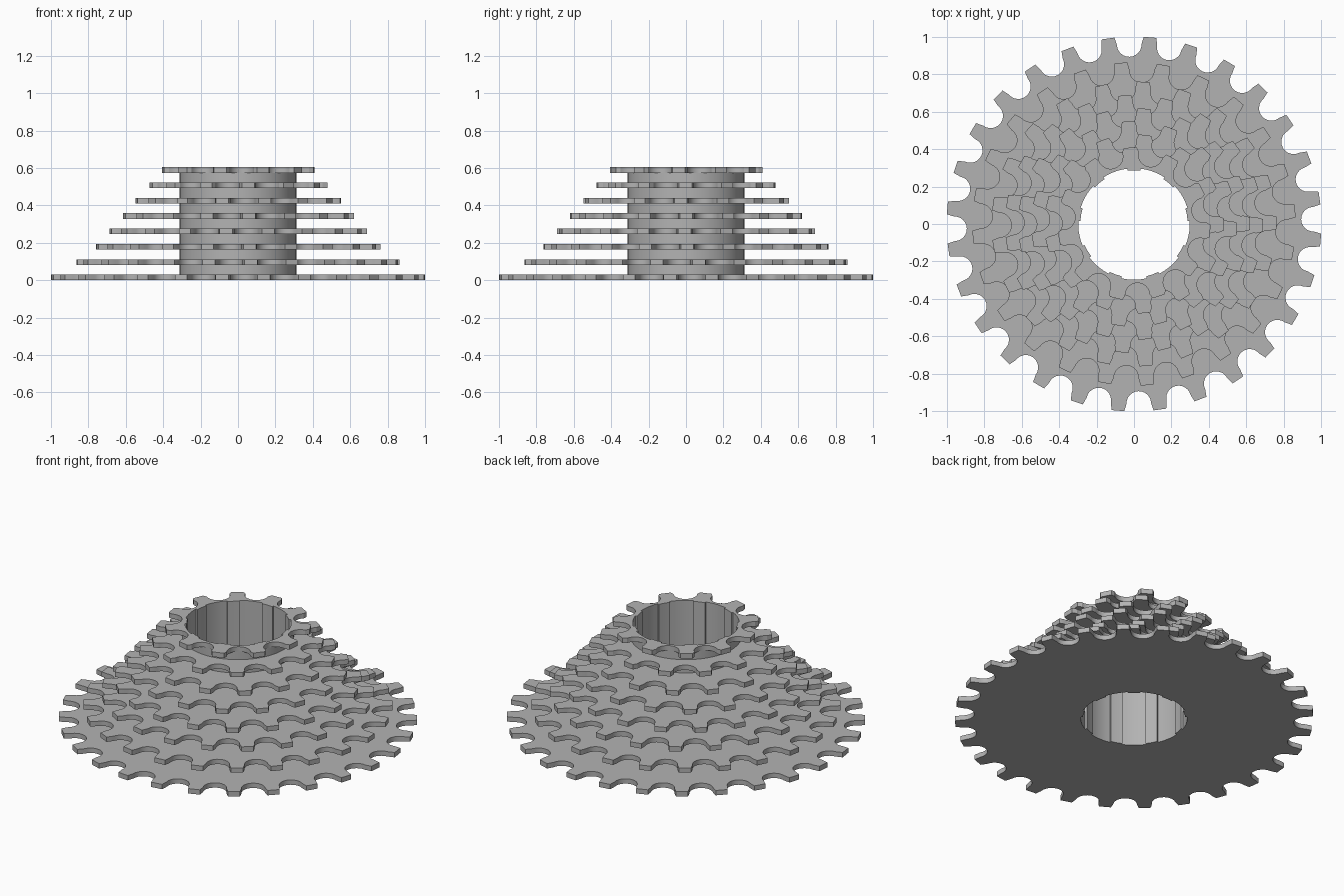
import bpy, bmesh
from math import sin, cos, pi, radians

cube = bpy.data.objects.get("Cube")
if cube:
    bpy.data.objects.remove(cube, do_unlink=True)

steel = bpy.data.materials.new("grey steel")
steel.use_nodes = True
colour = (0.45, 0.45, 0.45, 1)
steel.diffuse_color = colour
steel.node_tree.nodes["Principled BSDF"].inputs["Base Color"].default_value = colour

PITCH, ROLLER, TIP = 0.215, 0.066, 0.034
THICK, STEP = 0.03, 0.082
BORE, SPLINE, HUB = 0.298, 0.287, 0.312


def polar(r, a):
    return (r * cos(a), r * sin(a))


def sprocket_outline(teeth, radius, phase):
    """Flat-tipped teeth with round roller seats between them."""
    centre = PITCH / (2 * sin(pi / teeth))
    points = []
    for i in range(teeth):
        a = phase + 2 * pi * i / teeth
        half = TIP / radius
        points += [polar(radius, a - half), polar(radius, a + half)]
        seat = a + pi / teeth
        for k in range(13):
            t = radians(-90 + 15 * k)
            u, v = centre - ROLLER * cos(t), ROLLER * sin(t)
            points.append((u * cos(seat) - v * sin(seat),
                           u * sin(seat) + v * cos(seat)))
    return points


def bore_outline():
    """Round bore with nine inward splines."""
    points = []
    for i in range(9):
        a = pi / 2 + 2 * pi * i / 9
        w = 0.12
        points += [polar(SPLINE, a + w * k) for k in (-1, 0, 1)]
        gap = 2 * pi / 9 - 2 * w
        points += [polar(BORE, a + w + gap * k / 5) for k in range(6)]
    return points


def plate(name, outline, bottom, thickness):
    """Extrude an outline, pierced by the splined bore."""
    curve = bpy.data.curves.new(name, "CURVE")
    curve.dimensions = "2D"
    curve.fill_mode = "BOTH"
    curve.extrude = thickness / 2
    for loop in (outline, bore_outline()):
        spline = curve.splines.new("POLY")
        spline.points.add(len(loop) - 1)
        for p, (x, y) in zip(spline.points, loop):
            p.co = (x, y, 0, 1)
        spline.use_cyclic_u = True
    helper = bpy.data.objects.new(name + " outline", curve)
    bpy.context.collection.objects.link(helper)
    bpy.context.view_layer.update()
    mesh = bpy.data.meshes.new_from_object(
        helper.evaluated_get(bpy.context.evaluated_depsgraph_get()))
    bpy.data.objects.remove(helper, do_unlink=True)

    bm = bmesh.new()
    bm.from_mesh(mesh)
    bmesh.ops.remove_doubles(bm, verts=bm.verts, dist=0.0001)
    bmesh.ops.recalc_face_normals(bm, faces=bm.faces)
    bm.to_mesh(mesh)
    bm.free()
    mesh.materials.clear()
    mesh.materials.append(steel)
    obj = bpy.data.objects.new(name, mesh)
    obj.location.z = bottom + thickness / 2
    bpy.context.collection.objects.link(obj)
    bpy.ops.object.select_all(action="DESELECT")
    obj.select_set(True)
    bpy.context.view_layer.objects.active = obj
    bpy.ops.object.shade_smooth_by_angle(angle=radians(25))


# Sprockets from largest to smallest: teeth, tip radius, angle of one tooth
sprockets = [(28, 1.002, 85.1), (24, 0.865, 94.6), (21, 0.762, 86.2),
             (19, 0.69, 94.1), (17, 0.62, 84.9), (15, 0.55, 93.1),
             (13, 0.48, 82.8), (11, 0.41, 92.8)]
for i, (teeth, radius, angle) in enumerate(sprockets):
    plate(f"sprocket_{i + 1}", sprocket_outline(teeth, radius, radians(angle)),
          i * STEP, THICK)

# Spacer rings between neighbouring sprockets
ring = [polar(HUB, 2 * pi * k / 64) for k in range(64)]
for i in range(len(sprockets) - 1):
    plate(f"spacer_{i + 1}", ring, i * STEP + THICK, STEP - THICK)
